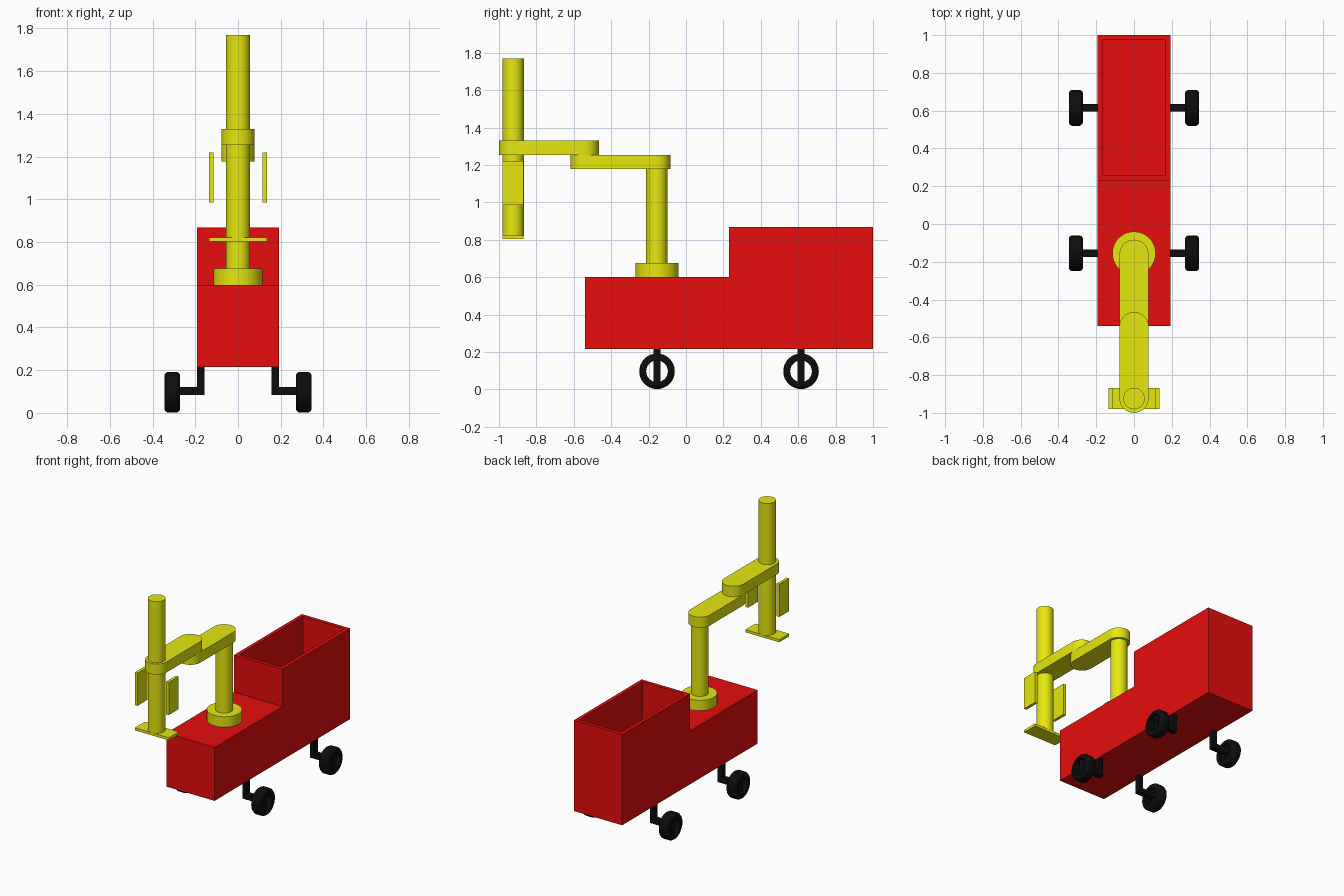
import bpy, bmesh, math
from mathutils import Matrix

if "Cube" in bpy.data.objects:
    bpy.data.objects.remove(bpy.data.objects["Cube"])


def material(name, rgb):
    m = bpy.data.materials.new(name)
    m.diffuse_color = (*rgb, 1)
    m.use_nodes = True
    m.node_tree.nodes["Principled BSDF"].inputs["Base Color"].default_value = m.diffuse_color
    return m


RED = material("red paint", (0.8, 0.004, 0.004))
YELLOW = material("yellow paint", (0.8, 0.8, 0.005))
BLACK = material("black rubber", (0.004, 0.004, 0.004))


def finish(name, bm, mat, smooth=False):
    bmesh.ops.recalc_face_normals(bm, faces=bm.faces[:])
    me = bpy.data.meshes.new(name)
    bm.to_mesh(me)
    bm.free()
    me.materials.append(mat)
    ob = bpy.data.objects.new(name, me)
    bpy.context.collection.objects.link(ob)
    if smooth:
        bpy.ops.object.select_all(action='DESELECT')
        ob.select_set(True)
        bpy.context.view_layer.objects.active = ob
        bpy.ops.object.shade_smooth_by_angle(angle=math.radians(35))
    return ob


def box(name, x, y, z, mat):
    bm = bmesh.new()
    size = [b - a for a, b in (x, y, z)]
    mid = [(a + b) / 2 for a, b in (x, y, z)]
    bmesh.ops.create_cube(bm, size=1, matrix=Matrix.Translation(mid) @ Matrix.Diagonal((*size, 1)))
    return finish(name, bm, mat)


def cylinder(name, y, r, z0, z1, mat):
    bm = bmesh.new()
    bmesh.ops.create_cone(bm, cap_ends=True, segments=32, radius1=r, radius2=r, depth=z1 - z0,
                          matrix=Matrix.Translation((0, y, (z0 + z1) / 2)))
    return finish(name, bm, mat, True)


def extrude(bm, points, offset):
    face = bm.faces.new([bm.verts.new(p) for p in points])
    new = bmesh.ops.extrude_face_region(bm, geom=[face])["geom"]
    bmesh.ops.translate(bm, verts=[v for v in new if isinstance(v, bmesh.types.BMVert)], vec=offset)


def arm_link(name, y0, y1, r, z0, z1):
    # flat bar with rounded ends, y0 < y1
    pts = []
    for yc, start in ((y1, 0), (y0, math.pi)):
        for i in range(17):
            a = start + math.pi * i / 16
            pts.append((r * math.cos(a), yc + r * math.sin(a), z0))
    bm = bmesh.new()
    extrude(bm, pts, (0, 0, z1 - z0))
    return finish(name, bm, YELLOW, True)


# Stepped body with an open bin at the back
bm = bmesh.new()
profile = [(-0.54, 0.215), (1.0, 0.215), (1.0, 0.868), (0.23, 0.868), (0.23, 0.6), (-0.54, 0.6)]
extrude(bm, [(-0.192, y, z) for y, z in profile], (0.384, 0, 0))
bm.normal_update()
bmesh.ops.recalc_face_normals(bm, faces=bm.faces[:])
top = max(bm.faces, key=lambda f: f.calc_center_median().z)
bmesh.ops.inset_region(bm, faces=[top], thickness=0.036)
bin_floor = bmesh.ops.extrude_discrete_faces(bm, faces=[top])["faces"][0]
bmesh.ops.translate(bm, verts=bin_floor.verts[:], vec=(0, 0, -0.58))
bmesh.ops.remove_doubles(bm, verts=bm.verts[:], dist=1e-5)
finish("body", bm, RED)

# Wheels with struts, axles and a single spoke
RIM = [(-0.037, 0.058), (-0.037, 0.080), (-0.032, 0.089), (-0.022, 0.095), (0.022, 0.095),
       (0.032, 0.089), (0.037, 0.080), (0.037, 0.058)]


def wheel(name, x, y, z):
    bm = bmesh.new()
    n = 32
    rings = []
    for i in range(n):
        a = 2 * math.pi * i / n
        rings.append([bm.verts.new((x + w, y + r * math.cos(a), z + r * math.sin(a))) for w, r in RIM])
    for i in range(n):
        p, q = rings[i], rings[(i + 1) % n]
        for j in range(len(RIM)):
            k = (j + 1) % len(RIM)
            bm.faces.new((p[j], p[k], q[k], q[j]))
    finish(name, bm, BLACK, True)


for side, s in (("left", -1), ("right", 1)):
    for end, y in (("front", -0.155), ("back", 0.615)):
        tag = f"{end}_{side}_"
        yr = (y - 0.019, y + 0.019)

        def span(a, b):
            return tuple(sorted((s * a, s * b)))
        wheel(tag + "wheel", s * 0.308, y, 0.097)
        box(tag + "spoke", span(0.289, 0.327), yr, (0.03, 0.165), BLACK)
        box(tag + "axle", span(0.157, 0.3), yr, (0.083, 0.121), BLACK)
        box(tag + "strut", span(0.157, 0.191), yr, (0.121, 0.217), BLACK)
    # Gripper side plate
    box(side + "_gripper_plate", span(0.114, 0.135), (-0.98, -0.868), (0.985, 1.22), YELLOW)

# Arm
cylinder("arm_base", -0.155, 0.115, 0.6, 0.675, YELLOW)
cylinder("arm_column", -0.157, 0.057, 0.675, 1.18, YELLOW)
arm_link("lower_arm_link", -0.54, -0.16, 0.077, 1.178, 1.254)
arm_link("upper_arm_link", -0.923, -0.543, 0.077, 1.254, 1.33)
cylinder("tool_column", -0.924, 0.057, 0.82, 1.77, YELLOW)
box("tool_foot_plate", (-0.135, 0.135), (-0.98, -0.868), (0.803, 0.822), YELLOW)
